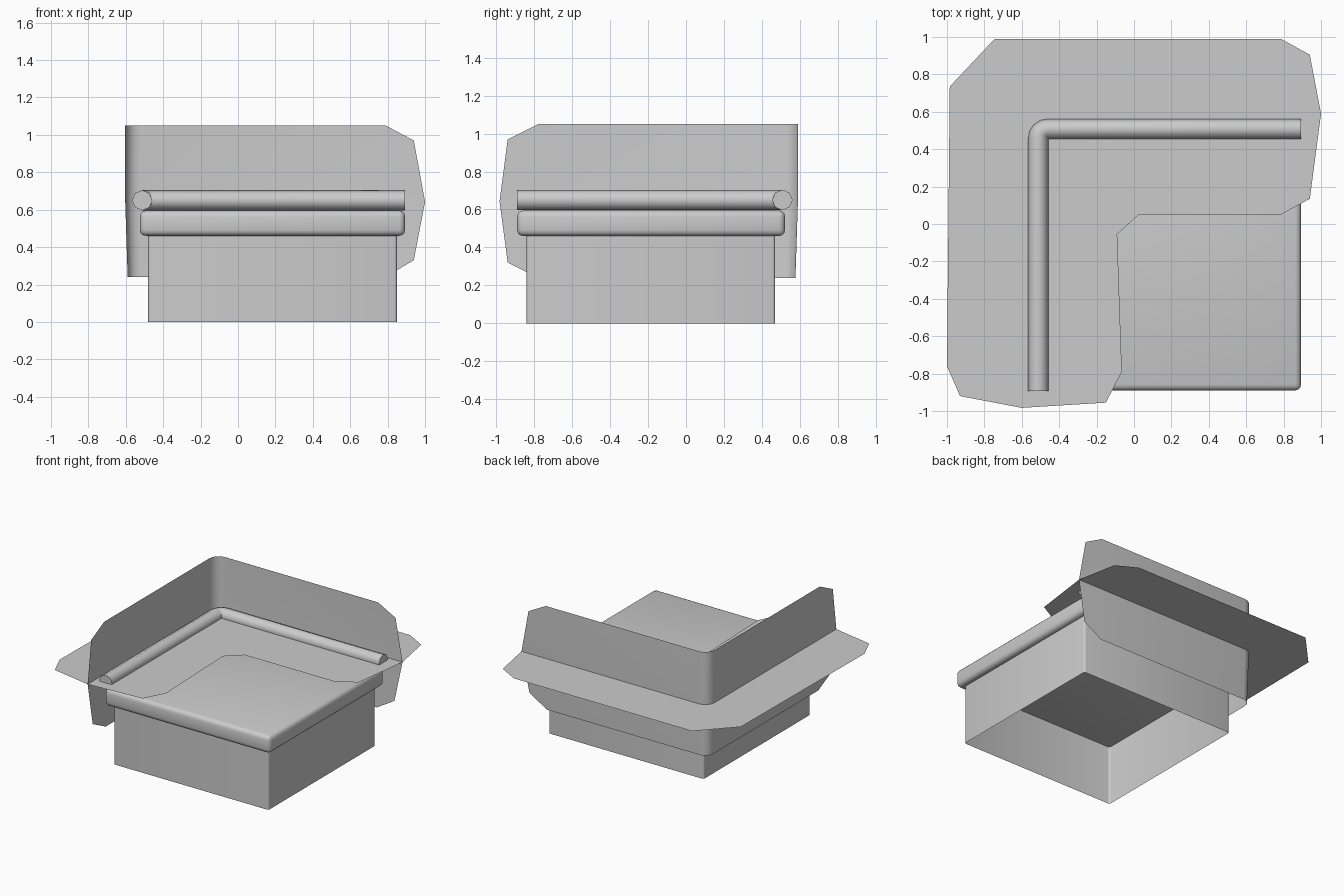
import bpy, bmesh, math
from mathutils import Vector

if "Cube" in bpy.data.objects:
    bpy.data.objects.remove(bpy.data.objects["Cube"])


def finish(name, bm, smooth=True):
    bmesh.ops.recalc_face_normals(bm, faces=bm.faces)
    me = bpy.data.meshes.new(name)
    bm.to_mesh(me)
    bm.free()
    ob = bpy.data.objects.new(name, me)
    bpy.context.collection.objects.link(ob)
    if smooth:
        bpy.ops.object.select_all(action='DESELECT')
        ob.select_set(True)
        bpy.context.view_layer.objects.active = ob
        bpy.ops.object.shade_smooth_by_angle(angle=math.radians(50))
    return ob


def box(name, lo, hi, bevel, vertical_only=False, open_bottom=False):
    bm = bmesh.new()
    bmesh.ops.create_cube(bm, size=1)
    lo, hi = Vector(lo), Vector(hi)
    for v in bm.verts:
        v.co = Vector([lo[i] + (v.co[i] + 0.5) * (hi[i] - lo[i]) for i in range(3)])
    edges = [e for e in bm.edges if not vertical_only
             or abs(e.verts[0].co.z - e.verts[1].co.z) > 0.01]
    bmesh.ops.bevel(bm, geom=edges, offset=bevel, segments=3, profile=0.5, affect='EDGES')
    if open_bottom:
        low = [f for f in bm.faces if f.calc_center_median().z < lo.z + 1e-4]
        bmesh.ops.delete(bm, geom=low, context='FACES')
    return finish(name, bm)


def corner_arc(x, y, r, n):
    """Rounded back-left corner as (point, outward normal) pairs."""
    out = []
    for i in range(n + 1):
        a = math.pi - i * math.pi / 2 / n
        d = Vector((math.cos(a), math.sin(a), 0))
        out.append((Vector((x + r, y - r, 0)) + d * r, d))
    return out


# seat base (open underneath) and cushion
box("seat_base", (-0.48, -0.84, 0), (0.85, 0.47, 0.47), 0.015, True, True)
box("seat_cushion", (-0.525, -0.89, 0.46), (0.893, 0.522, 0.595), 0.032)

LEFT, BACK = Vector((-1, 0, 0)), Vector((0, 1, 0))

# eight-sided roll running round the two inner sides
path = [(Vector((-0.512, -0.892, 0)), LEFT)]
path += corner_arc(-0.512, 0.508, 0.05, 4)
path += [(Vector((0.893, 0.508, 0)), BACK)]
bm = bmesh.new()
rings = []
for p, d in path:
    rings.append([bm.verts.new(p + d * (0.054 * math.cos(k * math.pi / 4))
                               + Vector((0, 0, 0.65 + 0.054 * math.sin(k * math.pi / 4))))
                  for k in range(8)])
for a, b in zip(rings, rings[1:]):
    for k in range(8):
        bm.faces.new((a[k], a[k - 1], b[k - 1], b[k]))
bm.faces.new(rings[0])
bm.faces.new(rings[-1])
finish("back_roll", bm)

# upright sheet: columns of (point, normal, bottom z, top z), lower half leans in
MID = 0.642
cols = [(Vector((-0.603, y, 0)), LEFT, lo, hi)
        for y, lo, hi in ((-0.94, 0.32, 0.97), (-0.78, 0.24, 1.05))]
cols += [(p, d, 0.24, 1.05) for p, d in corner_arc(-0.603, 0.59, 0.08, 4)]
cols += [(Vector((x, 0.59, 0)), BACK, lo, hi)
         for x, lo, hi in ((0.79, 0.24, 1.05), (0.94, 0.33, 0.97))]
bm = bmesh.new()
grid = []
for p, d, lo, hi in cols:
    grid.append([bm.verts.new(p - d * (0.013 if z == lo else 0) + Vector((0, 0, z)))
                 for z in (lo, MID, hi)])
for a, b in zip(grid, grid[1:]):
    for k in range(2):
        bm.faces.new((a[k], b[k], b[k + 1], a[k + 1]))
for col, tip in ((grid[0], (-0.603, -0.983, MID)), (grid[-1], (1.0, 0.59, MID))):
    t = bm.verts.new(tip)
    bm.faces.new((col[0], col[1], t))
    bm.faces.new((col[1], col[2], t))
finish("upright_sheet", bm)

# flat L-shaped sheet
outline = [(-0.745, 0.99), (0.785, 0.99), (0.94, 0.905), (1.0, 0.59), (0.94, 0.135),
           (0.785, 0.05), (0.025, 0.05), (-0.09, -0.055), (-0.065, -0.79),
           (-0.15, -0.955), (-0.6, -0.983), (-0.93, -0.92), (-1.0, -0.76), (-0.985, 0.735)]
bm = bmesh.new()
f = bm.faces.new([bm.verts.new((x, y, MID)) for x, y in reversed(outline)])
bmesh.ops.triangulate(bm, faces=[f])
finish("flat_sheet", bm, smooth=False)
